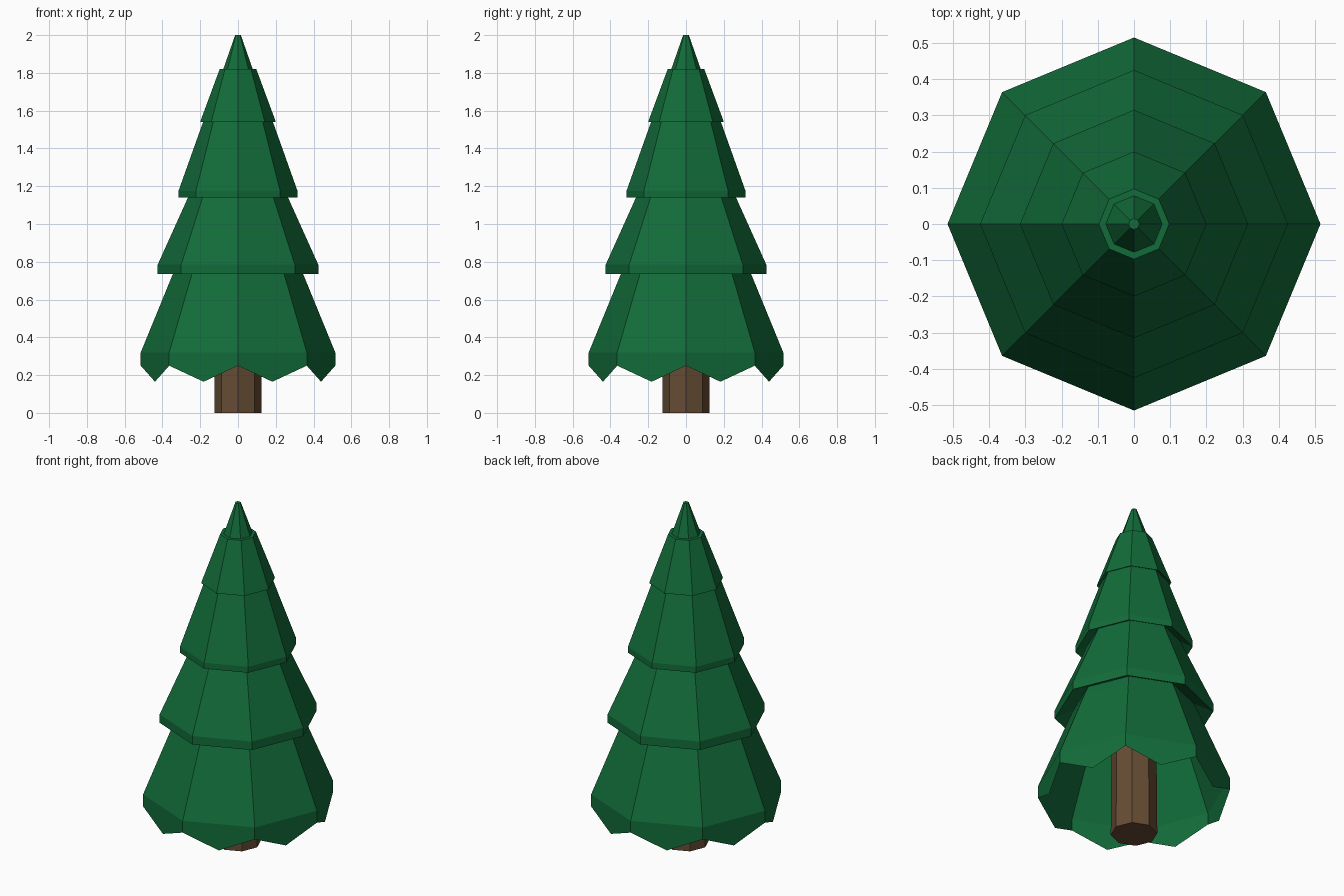
import bpy, bmesh, math

if "Cube" in bpy.data.objects:
    bpy.data.objects.remove(bpy.data.objects["Cube"])

SIDES = 8


def material(name, color):
    m = bpy.data.materials.new(name)
    m.diffuse_color = (*color, 1)
    m.use_nodes = True
    m.node_tree.nodes["Principled BSDF"].inputs["Base Color"].default_value = m.diffuse_color
    return m


def ring(bm, r, z, mid_drop):
    # octagon with extra points at the middle of each side
    corners = [(r * math.cos(math.tau * i / SIDES), r * math.sin(math.tau * i / SIDES))
               for i in range(SIDES)]
    verts = []
    for i, (x, y) in enumerate(corners):
        nx, ny = corners[(i + 1) % SIDES]
        verts.append(bm.verts.new((x, y, z)))
        if mid_drop is not None:
            verts.append(bm.verts.new(((x + nx) / 2, (y + ny) / 2, z - mid_drop)))
    return verts


def lathe(name, profile, mat, drops=None, cap_bottom=False):
    bm = bmesh.new()
    rings = [ring(bm, r, z, drops[i] if drops else None)
             for i, (r, z) in enumerate(profile)]
    for a, b in zip(rings, rings[1:]):
        n = len(a)
        for i in range(n):
            j = (i + 1) % n
            bm.faces.new((a[i], a[j], b[j], b[i]))
    bm.faces.new(rings[-1])
    if cap_bottom:
        bm.faces.new(rings[0][::-1])
    me = bpy.data.meshes.new(name)
    bm.to_mesh(me)
    bm.free()
    ob = bpy.data.objects.new(name, me)
    bpy.context.collection.objects.link(ob)
    me.materials.append(mat)
    return ob


green = material("needles", (0.006, 0.15, 0.042))
brown = material("bark", (0.13, 0.072, 0.034))

# stepped foliage: hollow from below, jagged lower rim
foliage = [
    (0.515, 0.25), (0.515, 0.32), (0.345, 0.735), (0.32, 0.79),    # bottom tier
    (0.425, 0.735), (0.425, 0.785), (0.265, 1.14), (0.25, 1.175),  # second tier
    (0.315, 1.14), (0.315, 1.175), (0.185, 1.54), (0.18, 1.55),    # third tier
    (0.2, 1.54), (0.195, 1.555), (0.097, 1.82),                    # fourth tier
    (0.078, 1.82), (0.015, 2.0),                                   # tip
]
lathe("foliage", foliage, green, drops=[0.085] + [0] * (len(foliage) - 1))

# trunk
lathe("trunk", [(0.125, 0), (0.12, 0.6)], brown, cap_bottom=True)
